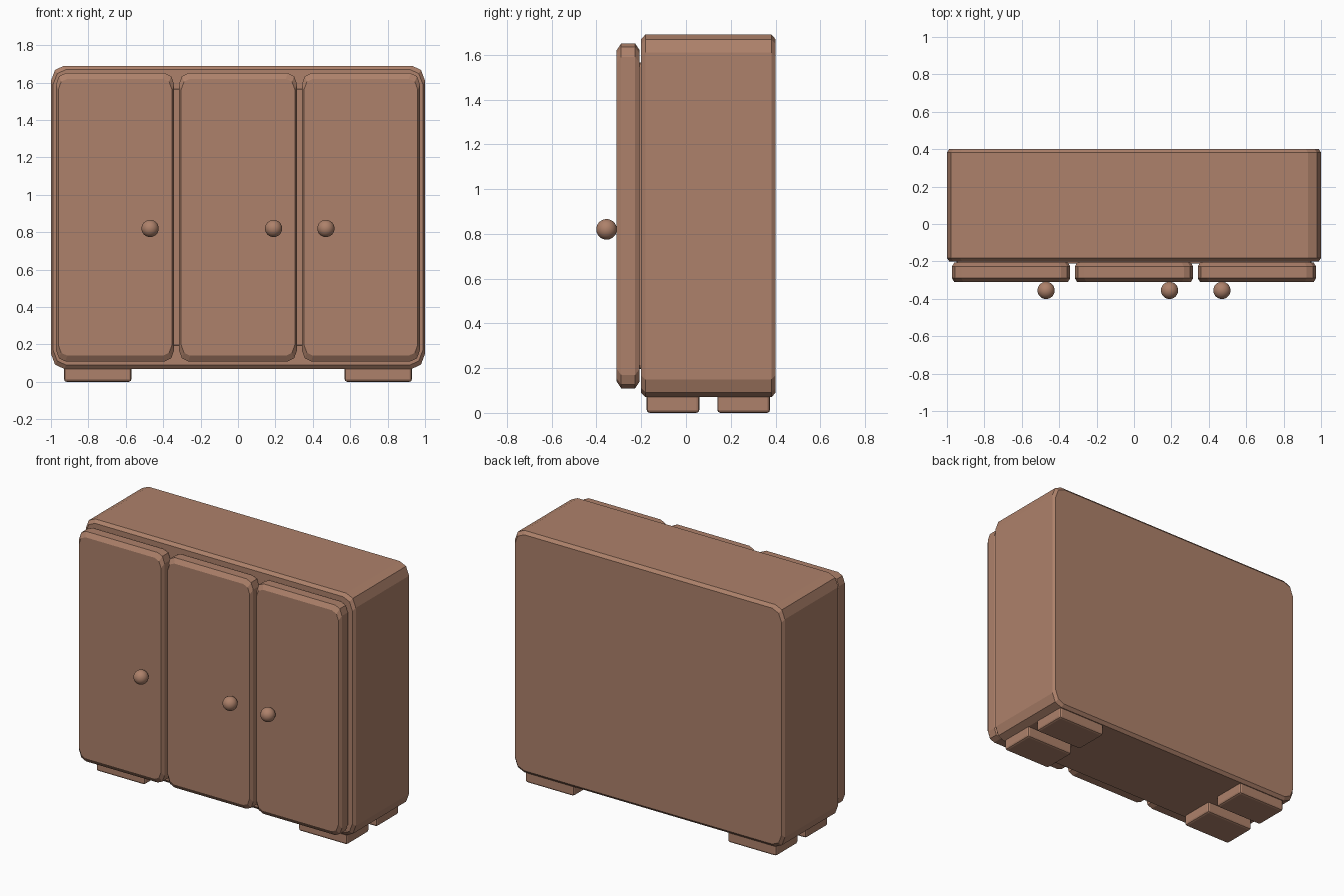
import bpy, bmesh

if "Cube" in bpy.data.objects:
    bpy.data.objects.remove(bpy.data.objects["Cube"])

wood = bpy.data.materials.new("brown_wood")
wood.diffuse_color = (0.42, 0.22, 0.145, 1)
wood.use_nodes = True
wood.node_tree.nodes["Principled BSDF"].inputs["Base Color"].default_value = wood.diffuse_color


def finish(name, bm):
    bmesh.ops.recalc_face_normals(bm, faces=bm.faces)
    me = bpy.data.meshes.new(name)
    bm.to_mesh(me)
    bm.free()
    me.materials.append(wood)
    ob = bpy.data.objects.new(name, me)
    bpy.context.collection.objects.link(ob)
    return ob


def panel(name, x, y, z, corner, edge):
    """Round-cornered slab facing y; corner = (x, z, mid) cut, edge = (x, y, z) chamfer."""
    cx, cz = sum(x) / 2, sum(z) / 2
    hx, hz = (x[1] - x[0]) / 2, (z[1] - z[0]) / 2
    rx, rz, m = corner
    quarter = [(hx, hz - rz), (hx - m, hz - m), (hx - rx, hz)]
    outline = []
    for sx, sz in ((1, 1), (-1, 1), (-1, -1), (1, -1)):
        pts = [(sx * a, sz * b) for a, b in quarter]
        outline += pts if sx * sz > 0 else pts[::-1]
    ex, ey, ez = edge
    kx, kz = 1 - ex / hx, 1 - ez / hz
    bm = bmesh.new()
    rings = []
    for yy, fx, fz in ((y[0], kx, kz), (y[0] + ey, 1, 1), (y[1] - ey, 1, 1), (y[1], kx, kz)):
        rings.append([bm.verts.new((cx + a * fx, yy, cz + b * fz)) for a, b in outline])
    n = len(outline)
    for r, s in zip(rings, rings[1:]):
        for i in range(n):
            bm.faces.new((r[i], r[(i + 1) % n], s[(i + 1) % n], s[i]))
    bm.faces.new(rings[0])
    bm.faces.new(rings[-1])
    return finish(name, bm)


# Cabinet carcass and the thin backing behind the doors
panel("cabinet_body", (-1, 1), (-0.2, 0.4), (0.07, 1.69), (0.07, 0.08, 0.022), (0.012, 0.018, 0.02))
panel("door_backing", (-0.95, 0.95), (-0.21, -0.19), (0.195, 1.565), (0.02, 0.02, 0.006), (0.002, 0.002, 0.002))

# Doors and round knobs
for label, cx, kx in (("left", -0.657, -0.47), ("middle", 0, 0.19), ("right", 0.657, 0.47)):
    panel(label + "_door", (cx - 0.316, cx + 0.316), (-0.31, -0.207), (0.11, 1.65),
          (0.05, 0.06, 0.016), (0.012, 0.02, 0.03))
    bm = bmesh.new()
    bmesh.ops.create_uvsphere(bm, u_segments=32, v_segments=16, radius=0.046)
    bmesh.ops.translate(bm, verts=bm.verts, vec=(kx, -0.355, 0.82))
    for f in bm.faces:
        f.smooth = True
    finish(label + "_knob", bm)

# Four block feet with softened edges
for side, sx in (("left", -1), ("right", 1)):
    for end, cy in (("front", -0.058), ("back", 0.258)):
        bm = bmesh.new()
        bmesh.ops.create_cube(bm, size=1)
        bmesh.ops.scale(bm, verts=bm.verts, vec=(0.36, 0.236, 0.10))
        bmesh.ops.translate(bm, verts=bm.verts, vec=(sx * 0.75, cy, 0.05))
        foot = finish(f"{end}_{side}_foot", bm)
        bev = foot.modifiers.new("soft_edges", "BEVEL")
        bev.width = 0.014
        bev.segments = 2
